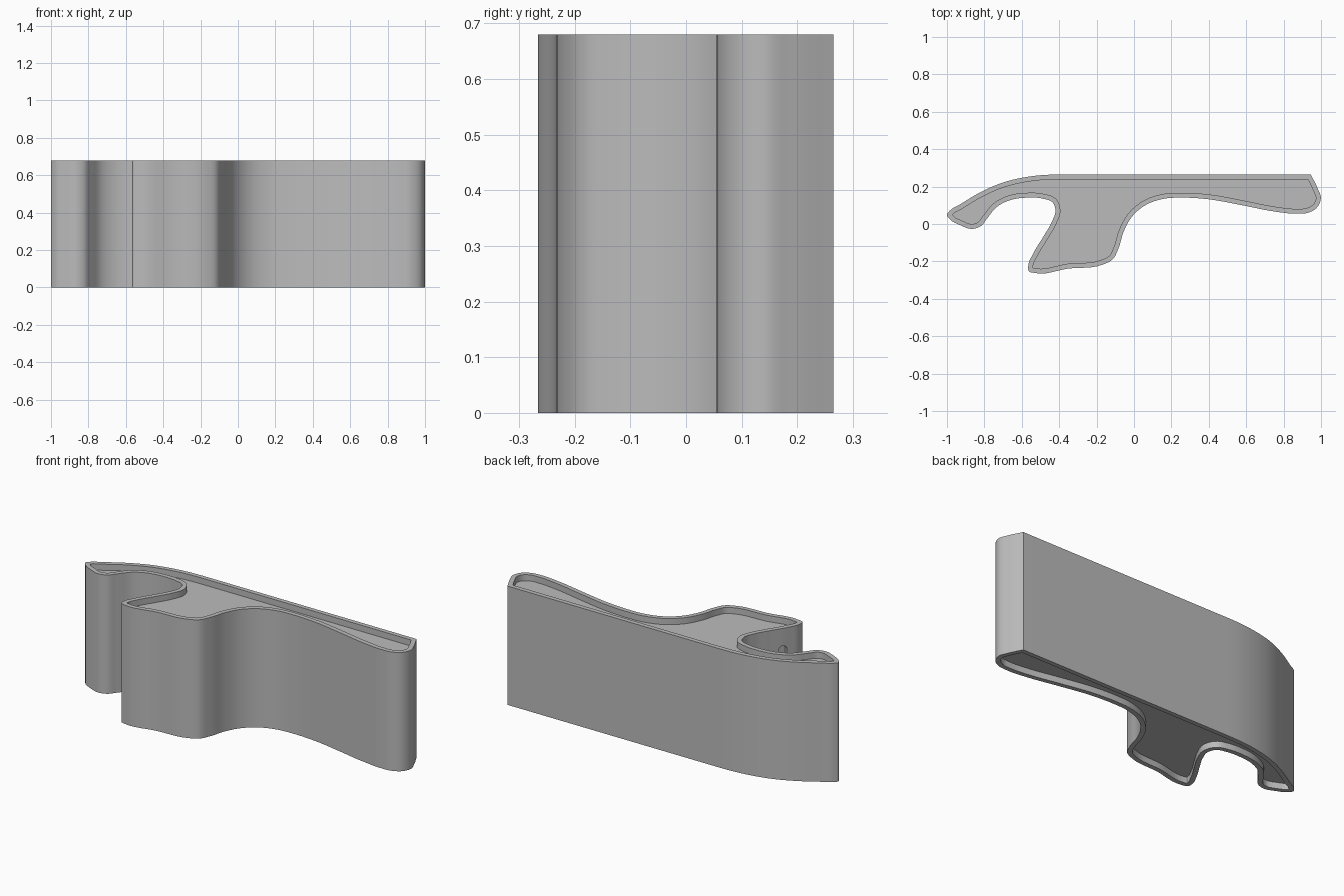
import bpy, bmesh, math
from mathutils import Vector
from mathutils.geometry import intersect_point_line

cube = bpy.data.objects.get("Cube")
if cube:
    bpy.data.objects.remove(cube, do_unlink=True)

HEIGHT, RIM, RECESS = 0.68, 0.026, 0.035

# Key points of the outline, from the back's curved shoulder round to the sharp corner
KEYS = [(-.38, .265), (-.55, .255), (-.70, .222), (-.83, .165), (-.93, .105), (-.985, .071),
        (-1, .05), (-.985, .026), (-.93, -.006), (-.865, -.026), (-.82, -.012), (-.785, .03),
        (-.735, .09), (-.67, .125), (-.57, .141), (-.49, .136), (-.435, .115), (-.42, .075),
        (-.44, .01), (-.48, -.06), (-.54, -.16), (-.565, -.22), (-.562, -.252), (-.53, -.262),
        (-.35, -.238), (-.17, -.218), (-.115, -.19), (-.083, -.13), (-.055, -.04), (-.01, .04),
        (.06, .10), (.16, .135), (.26, .141), (.40, .132), (.58, .10), (.75, .067), (.87, .055),
        (.93, .06), (.98, .09), (.999, .14), (.982, .19), (.945, .265)]


def smooth_path(keys, steps=6):
    """Hermite curve through the keys, tangents scaled by segment length."""
    pts = [Vector(k) for k in keys]
    tans = [Vector((-1, 0))]
    for a, b, c in zip(pts, pts[1:], pts[2:]):
        d1, d2 = b - a, c - b
        tans.append((d1.normalized() * d2.length + d2.normalized() * d1.length).normalized())
    tans.append((pts[-1] - pts[-2]).normalized())
    out = []
    for i in range(len(pts) - 1):
        p, q = pts[i], pts[i + 1]
        size = (q - p).length
        for s in range(steps):
            t = s / steps
            h = t * t * (3 - 2 * t)
            out.append(p * (1 - h) + q * h + tans[i] * size * t * (1 - t) ** 2
                       - tans[i + 1] * size * t * t * (1 - t))
    return out + [pts[-1]]


def distance(p, a, b):
    near, f = intersect_point_line(p, a, b)
    return (p - a.lerp(b, min(1, max(0, f)))).length


def inset(loop, width):
    """Offset a counter-clockwise loop inward, dropping points that fold over."""
    n, out = len(loop), []
    for i, p in enumerate(loop):
        d1 = (p - loop[i - 1]).normalized()
        d2 = (loop[(i + 1) % n] - p).normalized()
        n1, n2 = Vector((-d1.y, d1.x)), Vector((-d2.y, d2.x))
        q = p + (n1 + n2) * width / (1 + n1.dot(n2))
        if min(distance(q, loop[j - 1], loop[j]) for j in range(n)) > width * .98:
            out.append(q)
    return out


def ring(bm, loop, z):
    return [bm.verts.new((p.x, p.y, z)) for p in loop]


def bridge(bm, low, high):
    for i in range(len(low)):
        bm.faces.new((low[i - 1], low[i], high[i], high[i - 1]))


def finish(bm, name):
    bmesh.ops.recalc_face_normals(bm, faces=bm.faces)
    mesh = bpy.data.meshes.new(name)
    bm.to_mesh(mesh)
    bm.free()
    obj = bpy.data.objects.new(name, mesh)
    bpy.context.collection.objects.link(obj)
    return obj


# Body: extruded outline with a raised rim around both ends
outer = smooth_path(KEYS)
inner = inset(outer, RIM)
bm = bmesh.new()
ends = []
for z, floor_z in ((0, RECESS), (HEIGHT, HEIGHT - RECESS)):
    edge, lip, floor = ring(bm, outer, z), ring(bm, inner, z), ring(bm, inner, floor_z)
    rim_edges = [bm.edges.new((r[i - 1], r[i])) for r in (edge, lip) for i in range(len(r))]
    bmesh.ops.triangle_fill(bm, use_beauty=True, edges=rim_edges)
    bridge(bm, lip, floor)
    bm.faces.new(floor)
    ends.append(edge)
bridge(bm, *ends)
body = finish(bm, "hook_body")

# Shallow upright slot in the notch wall
along = Vector((.515, .857, 0))
outward = Vector((-.857, .515, 0))
centre = Vector((-.522, -.13, HEIGHT / 2))
half_width, half_straight = .025, .215
bm = bmesh.new()
sides = []
for depth in (-.03, .04):
    side = []
    for k in range(26):
        a = math.pi * (k % 13) / 12 + (math.pi if k > 12 else 0)
        lift = half_straight if k < 13 else -half_straight
        side.append(bm.verts.new(centre + outward * depth + along * half_width * math.cos(a)
                                 + Vector((0, 0, lift + half_width * math.sin(a)))))
    bm.faces.new(side)
    sides.append(side)
bridge(bm, *sides)
cutter = finish(bm, "slot_cutter")
cutter.hide_render = True

bpy.ops.object.select_all(action="DESELECT")
body.select_set(True)
bpy.context.view_layer.objects.active = body
cut = body.modifiers.new("slot", "BOOLEAN")
cut.operation, cut.object, cut.solver = "DIFFERENCE", cutter, "EXACT"
bpy.ops.object.modifier_apply(modifier=cut.name)
bpy.data.objects.remove(cutter, do_unlink=True)

# Plain grey finish
grey = bpy.data.materials.new("plain_grey")
grey.use_nodes = True
grey.diffuse_color = (.5, .5, .5, 1)
grey.node_tree.nodes["Principled BSDF"].inputs["Base Color"].default_value = (.5, .5, .5, 1)
body.data.materials.clear()
body.data.materials.append(grey)
bpy.ops.object.shade_smooth_by_angle(angle=math.radians(30))
